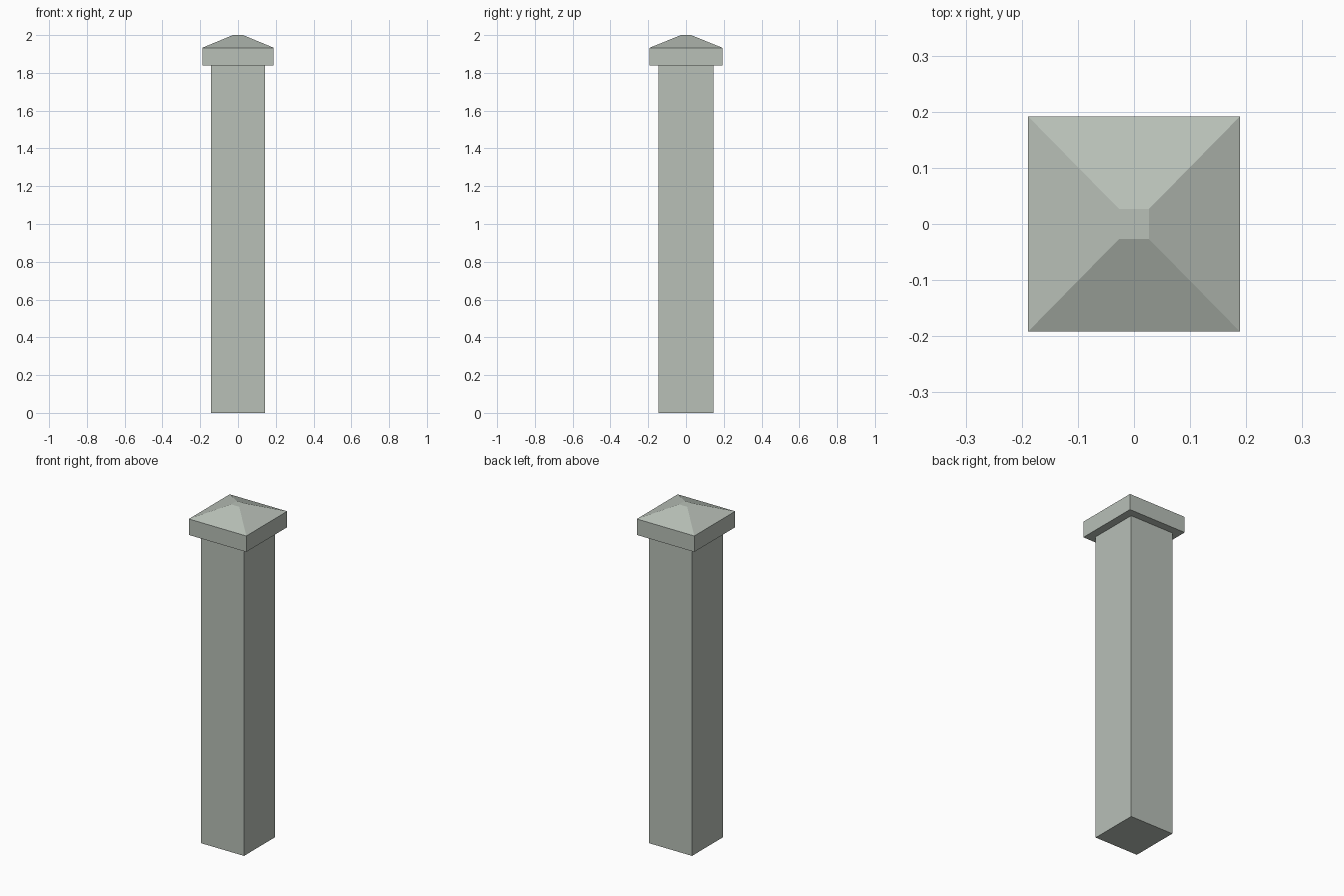
import bpy
import bmesh

if "Cube" in bpy.data.objects:
    bpy.data.objects.remove(bpy.data.objects["Cube"])

stone = bpy.data.materials.new("pale grey green stone")
stone.diffuse_color = (0.48, 0.525, 0.475, 1)
stone.use_nodes = True
stone.node_tree.nodes["Principled BSDF"].inputs["Base Color"].default_value = stone.diffuse_color


def stacked_block(name, levels):
    """Loft rectangular levels (half_x, half_y, z) into one closed solid."""
    bm = bmesh.new()
    rings = [[bm.verts.new((sx * hx, sy * hy, z))
              for sx, sy in ((-1, -1), (1, -1), (1, 1), (-1, 1))]
             for hx, hy, z in levels]
    bm.faces.new(rings[0][::-1])
    bm.faces.new(rings[-1])
    for low, high in zip(rings, rings[1:]):
        for i in range(4):
            j = (i + 1) % 4
            bm.faces.new((low[i], low[j], high[j], high[i]))
    bmesh.ops.recalc_face_normals(bm, faces=bm.faces)
    mesh = bpy.data.meshes.new(name)
    bm.to_mesh(mesh)
    bm.free()
    mesh.materials.append(stone)
    obj = bpy.data.objects.new(name, mesh)
    bpy.context.collection.objects.link(obj)
    return obj


# Square shaft
stacked_block("post_shaft", [(0.142, 0.146, 0), (0.142, 0.146, 1.838)])

# Overhanging cap with a hipped top and small flat tip
stacked_block("post_cap", [(0.189, 0.192, 1.838),
                           (0.189, 0.192, 1.933),
                           (0.027, 0.027, 2.0)])
